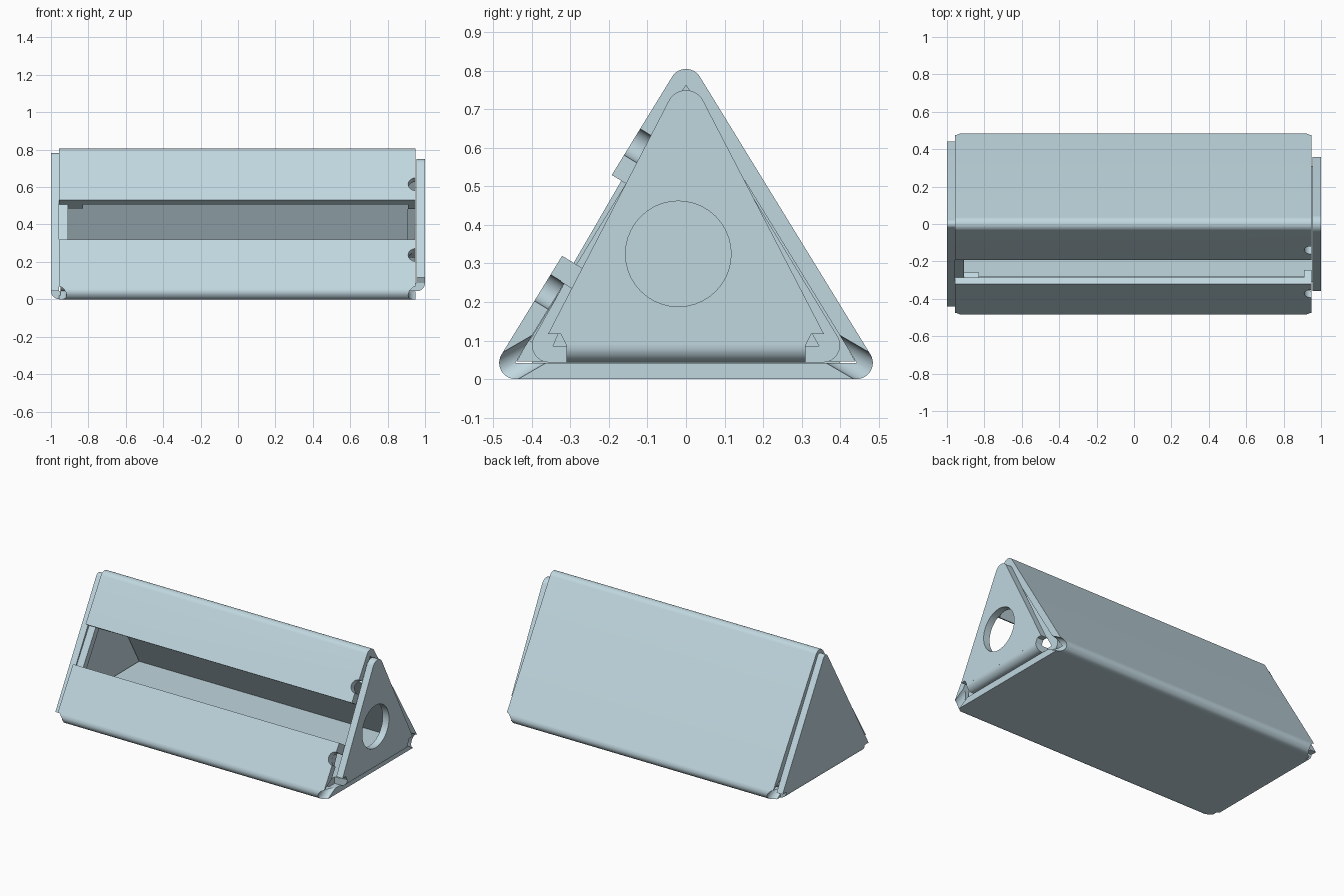
import bpy, bmesh, math
from mathutils import Vector

if "Cube" in bpy.data.objects:
    bpy.data.objects.remove(bpy.data.objects["Cube"])

metal = bpy.data.materials.new("pale blue metal")
metal.diffuse_color = (0.53, 0.68, 0.74, 1)
metal.use_nodes = True
metal.node_tree.nodes["Principled BSDF"].inputs["Base Color"].default_value = metal.diffuse_color

T = 0.042                                   # sheet thickness
FRONT, BACK, APEX = Vector((-0.443, T)), Vector((0.443, T)), Vector((0, 0.763))
ALONG = APEX - FRONT                        # direction up the front wall
OUT = Vector((-ALONG.y, ALONG.x)).normalized()
SLOT = (0.355, 0.646)                       # slot limits along the front wall


def arc(c, r, a0, a1, n=12):
    return [(c[0] + r * math.cos(math.radians(a0 + (a1 - a0) * i / n)),
             c[1] + r * math.sin(math.radians(a0 + (a1 - a0) * i / n))) for i in range(n + 1)]


def prism(name, pts, lo, hi, axis="x"):
    """Extrude a (y,z) profile along x, or an (x,z) profile along y."""
    bm = bmesh.new()
    place = (lambda p, d: (d, p[0], p[1])) if axis == "x" else (lambda p, d: (p[0], d, p[1]))
    a = [bm.verts.new(place(p, lo)) for p in pts]
    b = [bm.verts.new(place(p, hi)) for p in pts]
    bm.faces.new(a)
    bm.faces.new(b[::-1])
    for i in range(len(pts)):
        j = (i + 1) % len(pts)
        bm.faces.new((a[i], b[i], b[j], a[j]))
    bmesh.ops.recalc_face_normals(bm, faces=bm.faces)
    me = bpy.data.meshes.new(name)
    bm.to_mesh(me)
    bm.free()
    ob = bpy.data.objects.new(name, me)
    bpy.context.collection.objects.link(ob)
    me.materials.append(metal)
    return ob


def drill(ob, centre, direction, r, depth=0.2):
    """Cut a round hole or relief notch."""
    bpy.ops.mesh.primitive_cylinder_add(vertices=40, radius=r, depth=depth, location=centre)
    cutter = bpy.context.object
    cutter.name = "cutter"
    cutter.rotation_euler = Vector(direction).to_track_quat("Z", "Y").to_euler()
    cutter.data.materials.append(metal)
    mod = ob.modifiers.new("hole", "BOOLEAN")
    mod.object, mod.operation, mod.solver = cutter, "DIFFERENCE", "EXACT"
    bpy.context.view_layer.objects.active = ob
    bpy.ops.object.modifier_apply(modifier=mod.name)
    bpy.data.objects.remove(cutter, do_unlink=True)


def wall(t, d=0):
    return FRONT + ALONG * t + OUT * d


def wall_strip(name, t0, t1, d0, d1, x0, x1):
    return prism(name, [wall(t0, d0), wall(t1, d0), wall(t1, d1), wall(t0, d1)], x0, x1)


# folded triangular shell with a long slot in the front wall
ang = math.degrees(math.atan2(OUT.y, OUT.x))          # front wall normal angle
profile = ([wall(SLOT[0], T)] + arc(FRONT, T, ang, 270) + arc(BACK, T, -90, 180 - ang)
           + arc(APEX, T, 180 - ang, ang) + [wall(SLOT[1], T), wall(SLOT[1])]
           + [APEX, BACK, FRONT, wall(SLOT[0])])
shell = prism("folded_shell", profile, -0.957, 0.95)
for x in (-0.957, 0.95):                              # bend reliefs at the lower corners
    for s in (-1, 1):
        drill(shell, (x, s * 0.455, 0.035), (0, s * 0.86, -0.5), 0.04)
for t in (0.24, 0.765):                               # relief notches beside the slot
    p = wall(t, T / 2)
    drill(shell, (0.95, p.x, p.y), (0, OUT.x, OUT.y), 0.04, 0.12)

# small inward flanges at the right end of the slot
wall_strip("lower_slot_flange", 0.285, SLOT[0], T - 0.09, 0.01, 0.908, 0.949)
wall_strip("upper_slot_flange", SLOT[1], 0.715, T - 0.09, 0.01, 0.908, 0.949)

# left end plate with rounded fold to the floor
prism("left_end_plate", [(-0.44, 0.045), (0.44, 0.045)] + arc((0, 0.757), 0.024, 30, 150, 8), -1, -0.957)
prism("left_fold", [(-0.95, 0.045)] + arc((-0.955, 0.045), 0.045, 180, 270) + [(-0.95, 0)], -0.4, 0.4, "y")

# left plate tab lying inside the front wall, wider away from the slot
wall_strip("left_tab", 0.08, 0.9, -T, -0.001, -0.96, -0.91)
wall_strip("left_tab_lower", 0.08, SLOT[0] - 0.02, -T, -0.001, -0.911, -0.83)
wall_strip("left_tab_upper", SLOT[1], 0.9, -T, -0.001, -0.911, -0.83)

# inner tray: floor, short front lip and tall back lip
prism("tray_floor", [(-0.31, 0.043), (0.31, 0.043), (0.31, 0.086), (-0.31, 0.086)], -0.95, 0.956)
for s, name, top in ((-1, "tray_front_lip", (0.315, 0.25)), (1, "tray_back_lip", (0.142, 0.525))):
    inner = (top[0] - 0.034, top[1] - 0.018)
    pts = ([(0.30, 0.043)] + arc((0.355, 0.088), 0.045, -90, 25, 8)
           + [top, inner, (0.345, 0.086), (0.30, 0.086)])
    prism(name, [(s * y, z) for y, z in pts], -0.95, 0.91)

# right end plate with round hole, folded up from the tray
right = prism("right_end_plate", [(-0.31, 0.087), (0.31, 0.087), (0.325, 0.117), (0.358, 0.117)]
              + arc((0, 0.70), 0.05, 27, 153) + [(-0.358, 0.117), (-0.325, 0.117)], 0.955, 1)
drill(right, (0.975, -0.02, 0.325), (1, 0, 0), 0.137)
prism("right_fold", [(0.95, 0.088)] + arc((0.955, 0.088), 0.045, 0, -90) + [(0.95, 0.043)], -0.31, 0.31, "y")

# smooth the folds, keep the sheet edges sharp
bpy.ops.object.select_all(action="SELECT")
bpy.context.view_layer.objects.active = shell
bpy.ops.object.shade_smooth_by_angle(angle=math.radians(30))
